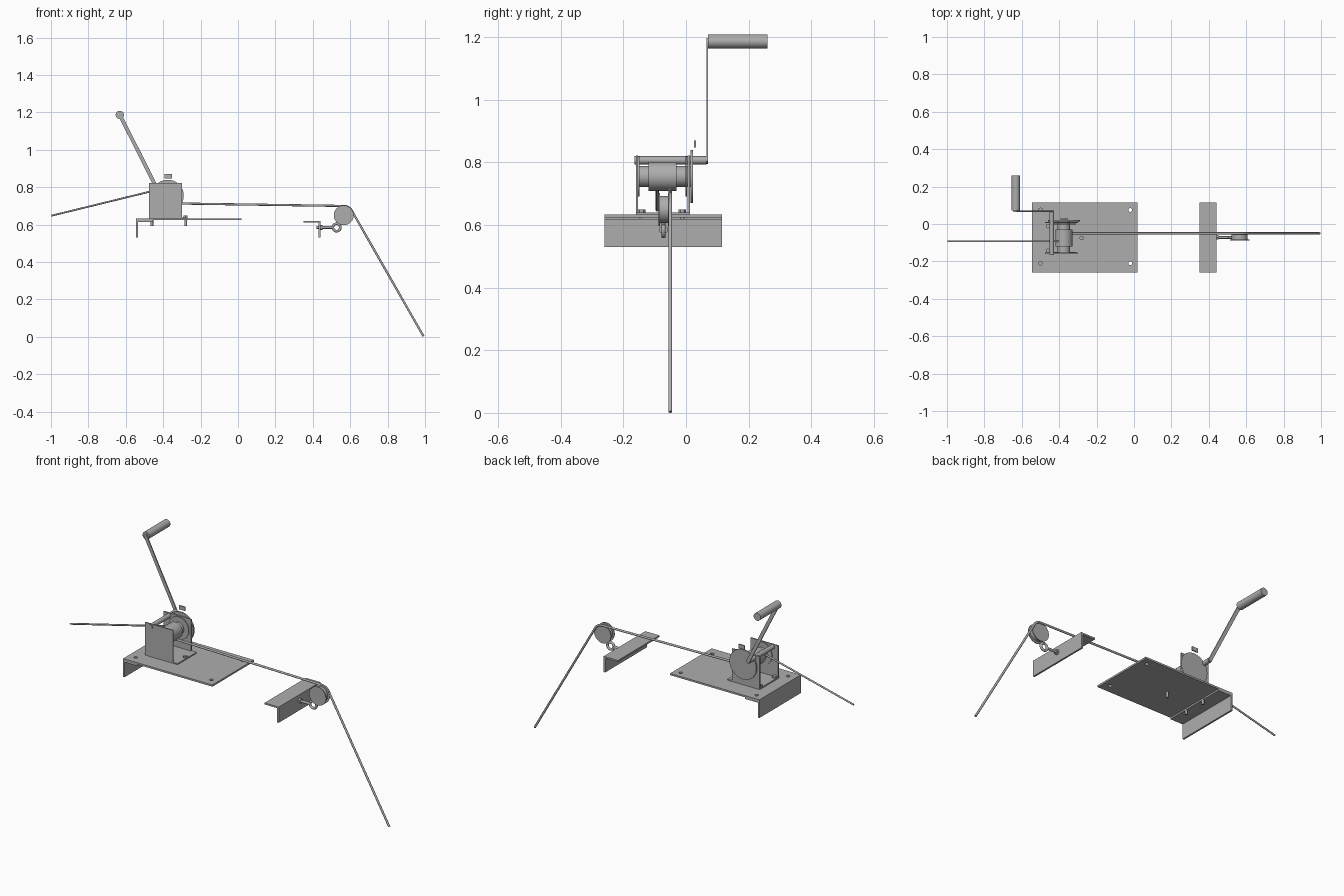
import bpy, math
from mathutils import Vector

if "Cube" in bpy.data.objects:
    bpy.data.objects.remove(bpy.data.objects["Cube"], do_unlink=True)

metal = bpy.data.materials.new("grey_metal")
metal.use_nodes = True
GREY = (0.42, 0.42, 0.42, 1)
metal.diffuse_color = GREY
metal.node_tree.nodes["Principled BSDF"].inputs["Base Color"].default_value = GREY


def finish(name, smooth=False):
    ob = bpy.context.object
    ob.name = name
    ob.data.materials.append(metal)
    if smooth:
        bpy.ops.object.shade_smooth_by_angle(angle=math.radians(35))
    return ob


def box(name, lo, hi):
    lo, hi = Vector(lo), Vector(hi)
    bpy.ops.mesh.primitive_cube_add(size=1, location=(lo + hi) / 2)
    bpy.context.object.scale = hi - lo
    bpy.ops.object.transform_apply(location=False, rotation=False)
    return finish(name)


def rod(name, a, b, r, sides=24):
    a, b = Vector(a), Vector(b)
    d = b - a
    bpy.ops.mesh.primitive_cylinder_add(vertices=sides, radius=r, depth=d.length,
                                        location=(a + b) / 2,
                                        rotation=d.to_track_quat('Z', 'Y').to_euler())
    return finish(name, sides > 8)


def disc(name, x, z, y0, y1, r, sides=48):
    return rod(name, (x, y0, z), (x, y1, z), r, sides)


def rope(name, points, r=0.006):
    curve = bpy.data.curves.new(name, 'CURVE')
    curve.dimensions = '3D'
    curve.bevel_depth = r
    curve.bevel_resolution = 3
    curve.use_fill_caps = True
    line = curve.splines.new('POLY')
    line.points.add(len(points) - 1)
    for p, co in zip(line.points, points):
        p.co = (*co, 1)
    curve.materials.append(metal)
    ob = bpy.data.objects.new(name, curve)
    bpy.context.collection.objects.link(ob)


FRONT, BACK = -0.26, 0.115

# Base plate with four corner holes
plate = box("base_plate", (-0.545, FRONT, 0.624), (0.02, BACK, 0.634))
for x in (-0.5, -0.02):
    for y in (-0.21, 0.075):
        cutter = rod("hole_cutter", (x, y, 0.621), (x, y, 0.66), 0.01)
        cutter.hide_render = True
        cutter.hide_set(True)
        cut = plate.modifiers.new("hole", 'BOOLEAN')
        cut.object = cutter
        cut.solver = 'EXACT'

# Angle irons at both ends
for side, edge, inner, top in (("right", -0.545, -0.455, 0.624), ("left", 0.44, 0.35, 0.62)):
    step = math.copysign(0.01, inner - edge)
    box(side + "_angle_top", (min(edge, inner), FRONT, top - 0.009),
        (max(edge, inner), BACK, top))
    box(side + "_angle_web", (min(edge, edge + step), FRONT, 0.53),
        (max(edge, edge + step), BACK, top))

# Winch frame
box("winch_frame_base", (-0.475, -0.16, 0.634), (-0.27, 0.012, 0.641))
for name, y in (("front", -0.16), ("back", 0.005)):
    box(name + "_winch_cheek", (-0.475, y, 0.634), (-0.3, y + 0.007, 0.822))
for x, y in ((-0.46, -0.142), (-0.46, -0.012), (-0.28, -0.075)):
    rod("bolt_shank", (x, y, 0.592), (x, y, 0.645), 0.007, 16)
    rod("bolt_head", (x, y, 0.641), (x, y, 0.65), 0.012, 6)

# Drum, flanges and main gear
DX, DZ = -0.375, 0.755
disc("drum_core", DX, DZ, -0.155, 0.015, 0.034)
disc("rope_winding", DX, DZ, -0.12, -0.03, 0.046)
disc("front_drum_flange", DX, DZ, -0.153, -0.149, 0.064)
disc("back_drum_flange", DX, DZ, -0.002, 0.003, 0.064)
disc("main_gear", DX, DZ, 0.014, 0.022, 0.085)
box("pawl_tab", (-0.392, 0.025, 0.848), (-0.354, 0.032, 0.87))

# Crank shaft, arm and grip
disc("crank_shaft", -0.44, 0.807, -0.165, 0.066, 0.013, 24)
a, b = Vector((-0.44, 0.068, 0.807)), Vector((-0.632, 0.068, 1.187))
bpy.ops.mesh.primitive_cube_add(size=1, location=(a + b) / 2,
                                rotation=(0, math.atan2(b.x - a.x, b.z - a.z), 0))
bpy.context.object.scale = (0.02, 0.006, (b - a).length + 0.015)
finish("crank_arm")
disc("crank_grip", b.x, b.z, 0.071, 0.26, 0.022, 32)

# Pulley and eye bolt on the far angle iron
PX, PZ = 0.565, 0.65
for name, y in (("front", -0.088), ("back", -0.057)):
    disc(name + "_pulley_cheek", PX, PZ, y, y + 0.005, 0.053)
disc("pulley_wheel", PX, PZ, -0.083, -0.057, 0.043)
rod("eye_bolt_shank", (0.42, -0.072, 0.585), (0.508, -0.072, 0.585), 0.007, 16)
rod("eye_bolt_nut", (0.44, -0.072, 0.585), (0.452, -0.072, 0.585), 0.014, 6)
bpy.ops.mesh.primitive_torus_add(location=(0.527, -0.072, 0.585), rotation=(math.pi / 2, 0, 0),
                                 major_radius=0.02, minor_radius=0.007,
                                 major_segments=32, minor_segments=12)
finish("eye_bolt_ring", True)
rod("pulley_link", (0.54, -0.072, 0.598), (0.556, -0.072, 0.63), 0.007, 16)

# Ropes
rope("incoming_rope", [(-0.997, -0.092, 0.648), (-0.4, -0.092, 0.794)], 0.005)
arc = []
for i in range(9):
    t = math.radians(90 - i * 60 / 8)
    arc.append((PX + 0.05 * math.cos(t), -0.05, PZ + 0.05 * math.sin(t)))
rope("outgoing_rope", [(DX, -0.05, 0.714)] + arc + [(0.992, -0.05, 0.003)])
